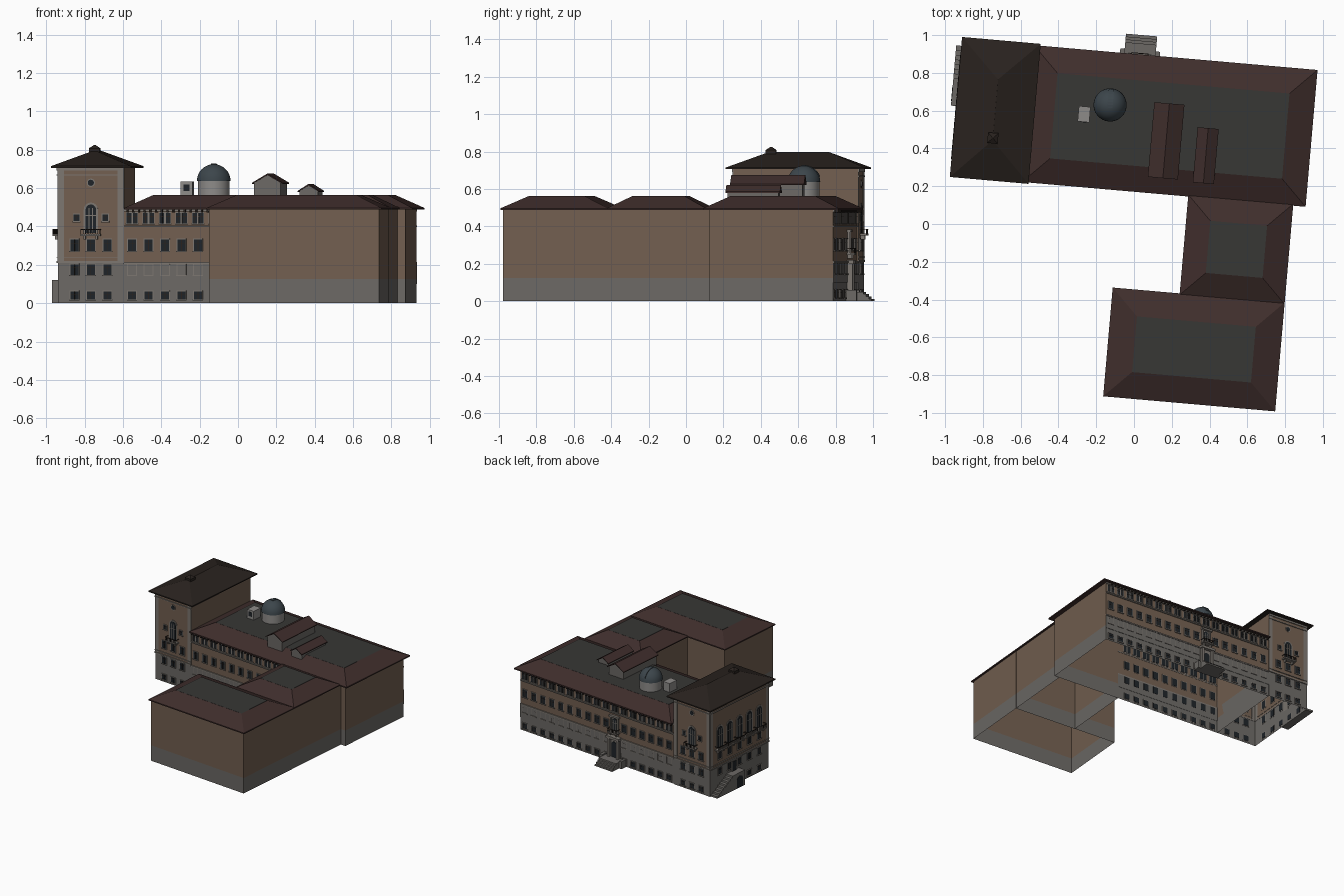
import bpy, bmesh
from math import sin, cos, pi, radians
from mathutils import Matrix, Vector

if "Cube" in bpy.data.objects:
    bpy.data.objects.remove(bpy.data.objects["Cube"])

ROT = Matrix.Rotation(radians(-5), 4, 'Z')   # whole building sits 5 degrees off axis


def material(name, r, g, b):
    m = bpy.data.materials.new(name)
    m.diffuse_color = (r, g, b, 1)
    m.use_nodes = True
    m.node_tree.nodes["Principled BSDF"].inputs["Base Color"].default_value = m.diffuse_color
    return m


STUCCO = material("stucco", .17, .115, .08)
STONE = material("stone", .15, .14, .13)
TRIM = material("trim", .20, .18, .16)
TILE = material("red_tile", .05, .027, .025)
DARK = material("dark_tile", .022, .016, .013)
FLAT = material("flat_roof", .038, .038, .035)
GLASS = material("glass", .013, .017, .021)
METAL = material("dome_metal", .045, .06, .07)
LIGHT = material("light_stone", .27, .26, .25)


class Part:
    def __init__(self, name, mat):
        self.name, self.mat, self.bm = name, mat, bmesh.new()

    def prism(self, poly, axis, a, b):
        """Extrude an outline from a to b along u, v or z."""
        def pt(p, t):
            return {'u': (t, p[0], p[1]), 'v': (p[0], t, p[1]), 'z': (p[0], p[1], t)}[axis]
        r0 = [self.bm.verts.new(pt(p, a)) for p in poly]
        r1 = [self.bm.verts.new(pt(p, b)) for p in poly]
        n = len(poly)
        self.bm.faces.new(r0[::-1])
        self.bm.faces.new(r1)
        for i in range(n):
            self.bm.faces.new((r0[i], r0[(i + 1) % n], r1[(i + 1) % n], r1[i]))

    def box(self, u0, u1, v0, v1, z0, z1):
        self.prism([(u0, v0), (u1, v0), (u1, v1), (u0, v1)], 'z', z0, z1)

    def loft(self, rings, caps=(False, False)):
        """Quads between rectangles (u0, u1, v0, v1, z)."""
        rs = [[self.bm.verts.new(p) for p in ((a, c, z), (b, c, z), (b, d, z), (a, d, z))]
              for a, b, c, d, z in rings]
        for r, q in zip(rs, rs[1:]):
            for i in range(4):
                j = (i + 1) % 4
                self.bm.faces.new((r[i], r[j], q[j], q[i]))
        if caps[0]:
            self.bm.faces.new(rs[0][::-1])
        if caps[1]:
            self.bm.faces.new(rs[-1])

    def on(self, face, s0, s1, z0, z1, d0, d1):
        """Box on a facade: span s, height z, projection d."""
        axis, c, sg = face
        self.prism([(s0, z0), (s1, z0), (s1, z1), (s0, z1)], axis, c + sg * d0, c + sg * d1)

    def finish(self, smooth=False):
        bmesh.ops.recalc_face_normals(self.bm, faces=self.bm.faces)
        self.bm.transform(ROT)
        me = bpy.data.meshes.new(self.name)
        self.bm.to_mesh(me)
        self.bm.free()
        me.materials.append(self.mat)
        ob = bpy.data.objects.new(self.name, me)
        bpy.context.collection.objects.link(ob)
        if smooth:
            bpy.context.view_layer.objects.active = ob
            ob.select_set(True)
            bpy.ops.object.shade_smooth_by_angle(angle=radians(40))
            ob.select_set(False)


walls, plinth = Part("walls", STUCCO), Part("plinth", STONE)
roof, flat = Part("hip_roofs", TILE), Part("flat_roof_decks", FLAT)
trim, glass = Part("stone_trim", TRIM), Part("window_panes", GLASS)
iron = Part("window_bars_and_rails", DARK)

# Main block, connector and front wing: open-bottomed walls under truncated hip roofs
MAIN = (-.615, .86, .2, .865)
TOWER = (-.96, -.615, .2, .87)
for w, base, top in ((MAIN, .125, .495), ((.285, .818, -.36, .2), .125, .495),
                     ((-.071, .819, -.911, -.357), .125, .495), (TOWER, .215, .715)):
    plinth.loft([(*w, 0), (*w, base)])
    walls.loft([(*w, base), (*w, top)])
for (a, b, c, d), i in (((-.61, .897, .17, .897), .137), ((.273, .831, -.353, .18), .128),
                        ((-.083, .831, -.923, -.345), .141)):
    inner = (a + i, b - i, c + i, d - i)
    roof.loft([(a, b, c, d, .488), (a, b, c, d, .497), (*inner, .563)], (True, False))
    flat.loft([(*inner, .5625), (*inner, .564)], (False, True))

# Tower roof with ridge and small chimney cap
tower_roof = Part("tower_roof", DARK)
tower_roof.loft([(-.993, -.575, .163, .907, .706), (-.993, -.575, .163, .907, .715),
                 (-.785, -.783, .375, .70, .797)], (True, True))
tower_roof.loft([(-.812, -.756, .36, .416, .765), (-.812, -.756, .36, .416, .808),
                 (-.786, -.782, .386, .39, .826)], (True, True))
tower_roof.finish()


def arch(s, z0, w, h):
    r = w / 2
    return [(s - r, z0), (s + r, z0)] + [(s + r * cos(t * pi / 8), z0 + h - r + r * sin(t * pi / 8))
                                         for t in range(9)]


def window(face, s, z, w, h):
    glass.on(face, s - w / 2, s + w / 2, z - h / 2, z + h / 2, -.004, .0015)
    for e in (-1, 1):   # jambs
        x = s + e * (w / 2 + .002)
        trim.on(face, x - .002, x + .002, z - h / 2, z + h / 2, -.002, .004)
    trim.on(face, s - w / 2 - .006, s + w / 2 + .006, z - h / 2 - .006, z - h / 2, -.002, .008)
    trim.on(face, s - w / 2 - .004, s + w / 2 + .004, z + h / 2, z + h / 2 + .004, -.002, .005)
    iron.on(face, s - .0015, s + .0015, z - h / 2, z + h / 2, 0, .003)
    iron.on(face, s - w / 2, s + w / 2, z + h * .14, z + h * .14 + .003, 0, .003)


def arched(face, s, z0, w, h, rail=.035):
    """Tall arched window with surround and little balcony."""
    axis, c, sg = face
    trim.prism(arch(s, z0, w + .02, h + .01), axis, c - sg * .002, c + sg * .004)
    glass.prism(arch(s, z0, w, h), axis, c, c + sg * .006)
    for x in (s - w / 6, s + w / 6):
        trim.on(face, x - .002, x + .002, z0, z0 + h - w / 3, 0, .008)
    trim.on(face, s - w / 2, s + w / 2, z0 + h * .6, z0 + h * .6 + .004, 0, .008)
    balcony(face, s, z0, w + .05, rail)


def balcony(face, s, z, w, d):
    trim.on(face, s - w / 2, s + w / 2, z - .014, z - .004, 0, d)
    for e in (-1, 1):
        x = s + e * w * .3
        trim.on(face, x - .005, x + .005, z - .034, z - .014, 0, d * .6)
        x = s + e * (w / 2 - .002)
        iron.on(face, x - .002, x + .002, z + .018, z + .022, 0, d)
    n = int(w / .012)
    for i in range(n + 1):
        x = s - w / 2 + .002 + i * (w - .004) / n
        iron.on(face, x - .0015, x + .0015, z - .004, z + .02, d - .004, d - .001)
    iron.on(face, s - w / 2, s + w / 2, z + .018, z + .022, d - .005, d)


SOUTH, NORTH = ('v', .2, -1), ('v', .865, 1)
T_SOUTH, T_NORTH, T_WEST = ('v', .2, -1), ('v', .87, 1), ('u', -.96, -1)
ROWS = ((.04, .042, .042), (.175, .042, .055), (.303, .042, .06))

# Long facades: stone base, string courses, window grid, eave brackets
for face, first, count, end in ((SOUTH, -.572, 10, .285), (NORTH, -.565, 17, .86)):
    plinth.on(face, -.615, end, .1, .205, -.002, .003)
    trim.on(face, -.615, end, .205, .215, -.002, .008)
    trim.on(face, -.615, end, .398, .406, -.002, .008)
    trim.on(face, -.615, end, .478, .49, -.002, .008)
    for i in range(count):
        s = first + .0863 * i
        portal = face is NORTH and i == 6
        for row in ROWS:
            if not portal:
                window(face, s, *row)
        for e in (-1, 1):
            window(face, s + e * .016, .443, .024, .055)
    for i in range(int((end + .6) / .03)):
        s = -.595 + i * .03
        iron.on(face, s - .005, s + .005, .474, .49, 0, .026)

# Tower facades: corner strips, courses, windows, arched openings, round windows
for face, s0, s1 in ((T_SOUTH, -.96, -.615), (T_NORTH, -.96, -.615), (T_WEST, .2, .87)):
    axis, c, sg = face
    mid = (s0 + s1) / 2
    for a, b in ((s0, s0 + .032), (s1 - .032, s1)):
        trim.on(face, a, b, .215, .706, -.002, .003)
    for z, h in ((.21, .01), (.235, .004), (.665, .006), (.692, .014)):
        trim.on(face, s0, s1, z, z + h, -.002, .007)
    west = face is T_WEST
    for k in (range(-2, 3) if west else range(-1, 2)):
        s = mid + k * (.112 if west else .086)
        for row in ROWS:
            window(face, s, *row)
        if west:
            arched(face, s, .365, .055, .17)
    if not west:
        arched(face, mid, .365, .055, .15)
        for e in (-1, 1):
            window(face, mid + e * .075, .445, .03, .035)
        for r, d, p in ((.022, .004, trim), (.016, .006, glass)):
            p.prism([(mid + r * cos(t * pi / 8), .628 + r * sin(t * pi / 8)) for t in range(16)],
                    axis, c - sg * .002, c + sg * d)

# Back entrance: steps, doorway, columns, balcony and upper window
P = -.047
steps = Part("entrance_steps", STONE)
steps.prism([(.86, 0), (1.0, 0), (1.0, .012), (.985, .012), (.985, .025), (.97, .025),
             (.97, .038), (.955, .038), (.955, .05), (.86, .05)], 'u', P - .083, P + .083)
for e in (-1, 1):
    steps.on(NORTH, P + e * .094 - .012, P + e * .094 + .012, 0, .06, -.002, .055)
    trim.on(NORTH, P + e * .042 - .009, P + e * .042 + .009, .05, .2, 0, .03)
    trim.on(NORTH, P + e * .032 - .006, P + e * .032 + .006, .25, .37, 0, .014)
trim.on(NORTH, P - .055, P + .055, .05, .21, -.002, .01)
trim.on(NORTH, P - .06, P + .06, .2, .22, 0, .036)
trim.on(NORTH, P - .045, P + .045, .37, .384, 0, .02)
glass.prism(arch(P, .05, .05, .125), 'v', .87, .878)
arched(NORTH, P, .262, .04, .1, .04)

# Side stair climbing to a landing on the tower
N = 8
stair = [(.54, 0), (.86, 0)]
for i in range(N):
    stair += [(.86 - i * .025, (i + 1) * .015), (.86 - (i + 1) * .025, (i + 1) * .015)]
stair.append((.54, .12))
steps.prism(stair, 'u', -1.02, -.958)
glass.prism(arch(.6, 0, .07, .095), 'u', -1.0215, -1.015)
trim.on(T_WEST, .57, .63, .12, .205, -.002, .006)
glass.on(T_WEST, .578, .622, .12, .197, 0, .008)
steps.finish()

# Rooftop gabled skylight houses
sheds = Part("roof_house_walls", STONE)
for u, hw, v0, v1, eave, ridge in ((.131, .08, .255, .652, .628, .676),
                                   (.347, .056, .247, .54, .586, .622)):
    w = hw * .87
    sheds.prism([(u - w, .53), (u + w, .53), (u + w, eave + .002), (u, ridge - .008),
                 (u - w, eave + .002)], 'v', v0 + .01, v1 - .01)
    roof.prism([(u - hw, eave - .006), (u, ridge - .008), (u + hw, eave - .006),
                (u + hw, eave), (u, ridge), (u - hw, eave)], 'v', v0, v1)
sheds.finish()

# Observatory dome on its drum, with shutter; service box beside it
DU, DV, R = -.181, .617, .088
drum = Part("dome_drum", LIGHT)
drum.prism([(DU + .083 * cos(t * pi / 16), DV + .083 * sin(t * pi / 16)) for t in range(32)],
           'z', .55, .637)
drum.finish(True)
dome = Part("dome", METAL)
bmesh.ops.create_uvsphere(dome.bm, u_segments=32, v_segments=16, radius=R,
                          matrix=Matrix.Translation((DU, DV, .637)))
bmesh.ops.delete(dome.bm, geom=[v for v in dome.bm.verts if v.co.z < .636], context='VERTS')
dome.finish(True)
shutter = Part("dome_shutter", METAL)
arc = [(cos(radians(a)), sin(radians(a))) for a in range(20, 101, 10)]
shutter.prism([(DV + .091 * c, .637 + .091 * s) for c, s in arc] +
              [(DV + .082 * c, .637 + .082 * s) for c, s in arc[::-1]], 'u', DU - .014, DU + .014)
shutter.finish()
hut = Part("service_box", LIGHT)
hut.box(-.345, -.283, .515, .597, .55, .635)
hut.finish()
glass.box(-.33, -.298, .513, .516, .585, .62)

for p in (walls, plinth, roof, flat, trim, glass, iron):
    p.finish()
